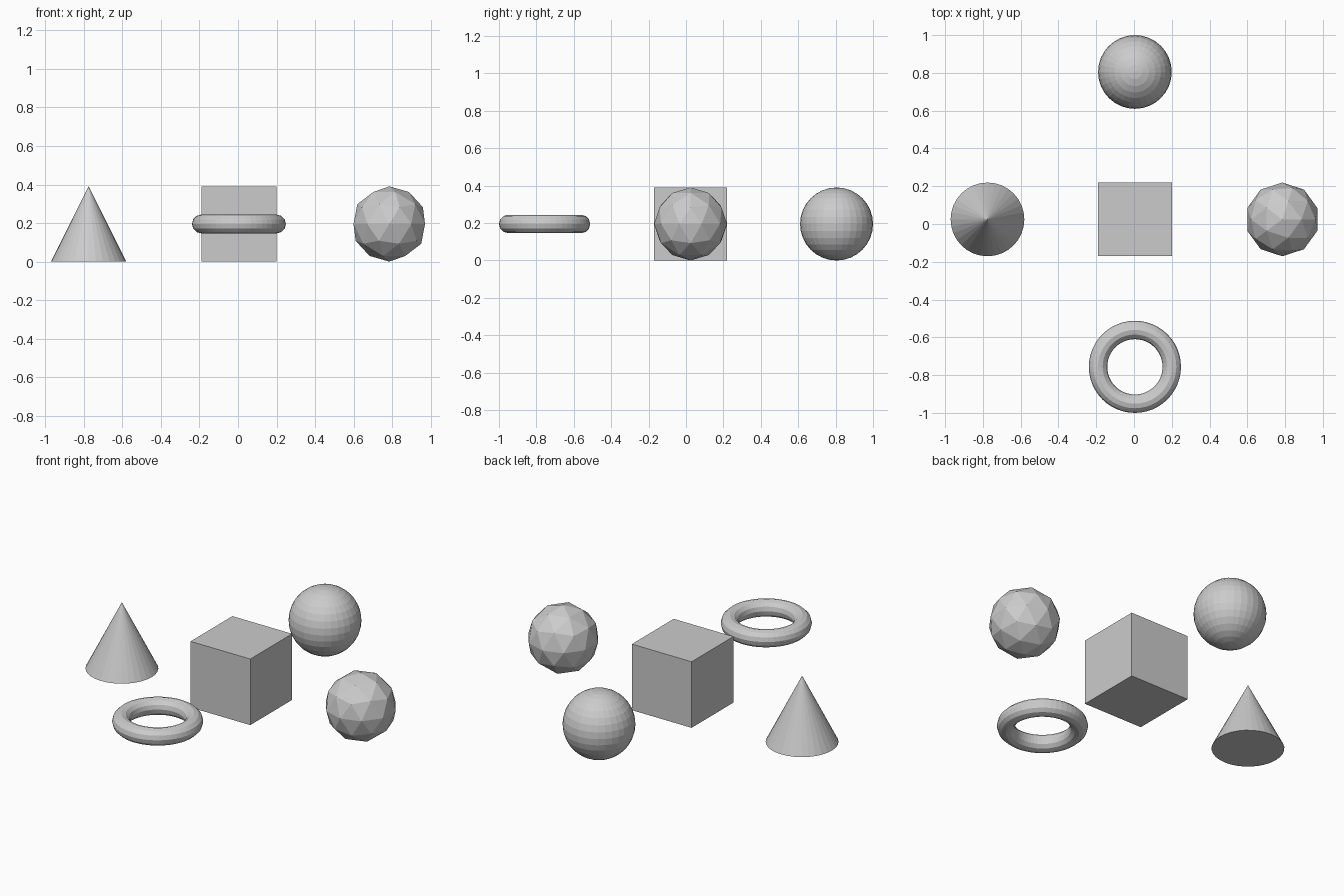
import bpy

if "Cube" in bpy.data.objects:
    bpy.data.objects.remove(bpy.data.objects["Cube"])

U = 2 / 10.25              # one primitive radius; full depth is 10.25 radii
CX, CY, CZ = 0.0048, 0.0244, U   # middle of the cross-shaped layout
STEP = 4 * U               # spacing from the cube to each neighbour


def place(dx, dy):
    return (CX + dx * STEP, CY + dy * STEP, CZ)


def finish(name):
    obj = bpy.context.object
    obj.name = name
    obj.data.name = name


# Cube in the middle
bpy.ops.mesh.primitive_cube_add(size=2 * U, location=place(0, 0))
finish("cube")

# Cone on the left
bpy.ops.mesh.primitive_cone_add(vertices=32, radius1=U, radius2=0, depth=2 * U,
                                location=place(-1, 0))
finish("cone")

# Faceted ball on the right
bpy.ops.mesh.primitive_ico_sphere_add(subdivisions=2, radius=U, location=place(1, 0))
finish("faceted_ball")

# Sphere at the back
bpy.ops.mesh.primitive_uv_sphere_add(segments=32, ring_count=16, radius=U,
                                     location=place(0, 1))
finish("sphere")

# Ring at the front
bpy.ops.mesh.primitive_torus_add(major_segments=48, minor_segments=12,
                                 major_radius=U, minor_radius=U / 4,
                                 location=place(0, -1))
finish("ring")
